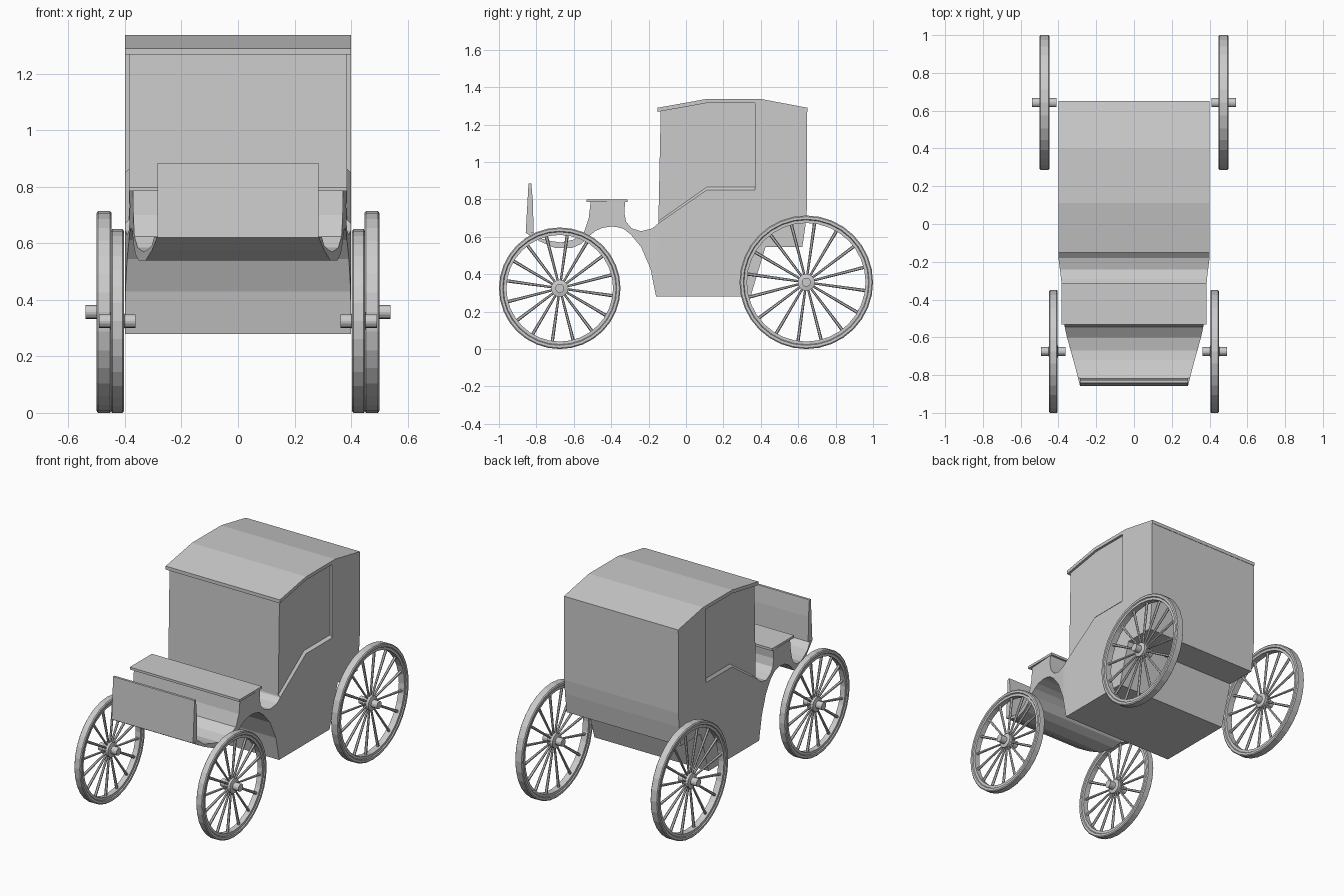
import bpy, bmesh
from math import sin, cos, pi, radians
from mathutils import Vector

if "Cube" in bpy.data.objects:
    bpy.data.objects.remove(bpy.data.objects["Cube"])


def make(name, verts, faces):
    me = bpy.data.meshes.new(name)
    me.from_pydata(verts, [], faces)
    bm = bmesh.new()
    bm.from_mesh(me)
    bmesh.ops.recalc_face_normals(bm, faces=bm.faces)
    bm.to_mesh(me)
    bm.free()
    ob = bpy.data.objects.new(name, me)
    bpy.context.collection.objects.link(ob)
    return ob


def prism(name, profile, w=0.4):
    """Side profile of (y, z) or (y, z, half width) spanned across x."""
    n = len(profile)
    half = [p[2] if len(p) > 2 else w for p in profile]
    verts = [(s * h, p[0], p[1]) for s in (-1, 1) for p, h in zip(profile, half)]
    faces = [tuple(range(n)), tuple(range(n, 2 * n))]
    faces += [(i, (i + 1) % n, n + (i + 1) % n, n + i) for i in range(n)]
    return make(name, verts, faces)


# main body: lower tub and full-width rear of the cab
prism("body", [(-0.16, 0.28), (-0.15, 0.67), (0.11, 0.85), (0.37, 0.85),
               (0.37, 1.325), (0.40, 1.325), (0.647, 1.28), (0.647, 0.76),
               (0.64, 0.67), (0.622, 0.545), (0.425, 0.545), (0.345, 0.28)])
# recessed front half of the cab and its sloping sill
prism("cab_front", [(-0.148, 0.66), (-0.135, 1.28), (0.11, 1.325), (0.38, 1.325),
                    (0.38, 0.84), (0.11, 0.84)], 0.385)
prism("sill", [(-0.15, 0.67), (0.11, 0.85), (0.37, 0.85),
               (0.37, 0.865, 0.385), (0.11, 0.865, 0.385), (-0.145, 0.685, 0.385)])
prism("roof", [(-0.152, 1.268), (-0.152, 1.29), (0.11, 1.337), (0.40, 1.337),
               (0.65, 1.29), (0.65, 1.268), (0.40, 1.315), (0.11, 1.315)])

# neck, seat box and footwell: stations pairing a top and an underside point
stations = [
    (-0.15, 0.67, -0.16, 0.28), (-0.18, 0.645, -0.19, 0.43),
    (-0.24, 0.63, -0.24, 0.545), (-0.29, 0.645, -0.295, 0.612),
    (-0.32, 0.68, -0.335, 0.643), (-0.33, 0.73, -0.37, 0.652),
    (-0.325, 0.787, -0.40, 0.655), (-0.51, 0.787, -0.45, 0.647),
    (-0.52, 0.70, -0.485, 0.63), (-0.545, 0.625, -0.52, 0.602),
    (-0.60, 0.585, -0.56, 0.562), (-0.67, 0.57, -0.61, 0.54),
    (-0.72, 0.577, -0.70, 0.54), (-0.78, 0.592, -0.78, 0.575),
    (-0.815, 0.625, -0.855, 0.62)]
widths = [(-0.86, 0.285), (-0.78, 0.305), (-0.67, 0.335), (-0.60, 0.355),
          (-0.53, 0.37), (-0.30, 0.385), (-0.18, 0.40), (0, 0.40)]


def half_width(y):
    for (a, wa), (b, wb) in zip(widths, widths[1:]):
        if a <= y <= b:
            return wa + (wb - wa) * (y - a) / (b - a)


verts, faces = [], []
for yt, zt, yb, zb in stations:
    a, b = half_width(yt), half_width(yb)
    verts += [(-a, yt, zt), (a, yt, zt), (b, yb, zb), (-b, yb, zb)]
for k in range(len(stations) - 1):
    for j in range(4):
        i, m = 4 * k, (j + 1) % 4
        faces.append((i + j, i + m, i + 4 + m, i + 4 + j))
faces += [(0, 1, 2, 3), tuple(range(len(verts) - 4, len(verts)))]
make("footwell", verts, faces)

prism("seat", [(-0.533, 0.785), (-0.533, 0.80), (-0.312, 0.80), (-0.312, 0.785)], 0.385)
prism("dashboard", [(-0.857, 0.62), (-0.842, 0.885), (-0.827, 0.885),
                    (-0.818, 0.78), (-0.815, 0.62)], 0.285)


def lathe(verts, faces, profile, seg, ring):
    """Turn (radius, x) points around the wheel axis; ring closes the section."""
    base, n = len(verts), len(profile)
    for i in range(seg):
        t = 2 * pi * i / seg
        verts += [(x, r * cos(t), r * sin(t)) for r, x in profile]
    for i in range(seg):
        a, b = base + i * n, base + (i + 1) % seg * n
        for j in range(n if ring else n - 1):
            k = (j + 1) % n
            faces.append((a + j, a + k, b + k, b + j))
    if not ring:
        for j in (0, n - 1):
            faces.append(tuple(base + i * n + j for i in range(seg)))


def wheel(name, x, y, R, hw):
    verts, faces = [], []
    # tyre and rim
    lathe(verts, faces, [(R - 0.006, -hw), (R, -hw + 0.005), (R, hw - 0.005),
                         (R - 0.006, hw), (R - 0.02, hw), (R - 0.024, hw - 0.006),
                         (R - 0.04, hw - 0.006), (R - 0.04, 0.006 - hw),
                         (R - 0.024, 0.006 - hw), (R - 0.02, -hw)], 32, True)
    # hub barrel with axle ends
    lathe(verts, faces, [(0.024, -0.065), (0.024, -0.025), (0.046, -0.02),
                         (0.046, 0.02), (0.024, 0.025), (0.024, 0.065)], 16, False)
    # tapered spokes
    for i in range(16):
        t = radians(82) + 2 * pi * i / 16
        out, side = Vector((0, cos(t), sin(t))), Vector((0, -sin(t), cos(t)))
        base = len(verts)
        for r, s in ((0.035, 0.006), (R - 0.035, 0.009)):
            for k in range(6):
                a = k * pi / 3
                verts.append(tuple(out * r + side * s * cos(a) + Vector((s * sin(a), 0, 0))))
        for k in range(6):
            m = (k + 1) % 6
            faces.append((base + k, base + m, base + 6 + m, base + 6 + k))
        faces += [tuple(range(base, base + 6)), tuple(range(base + 6, base + 12))]
    make(name, verts, faces).location = (x, y, R)


for s, label in ((-1, "left"), (1, "right")):
    wheel("front_wheel_" + label, s * 0.427, -0.675, 0.325, 0.023)
    wheel("rear_wheel_" + label, s * 0.474, 0.643, 0.357, 0.026)
